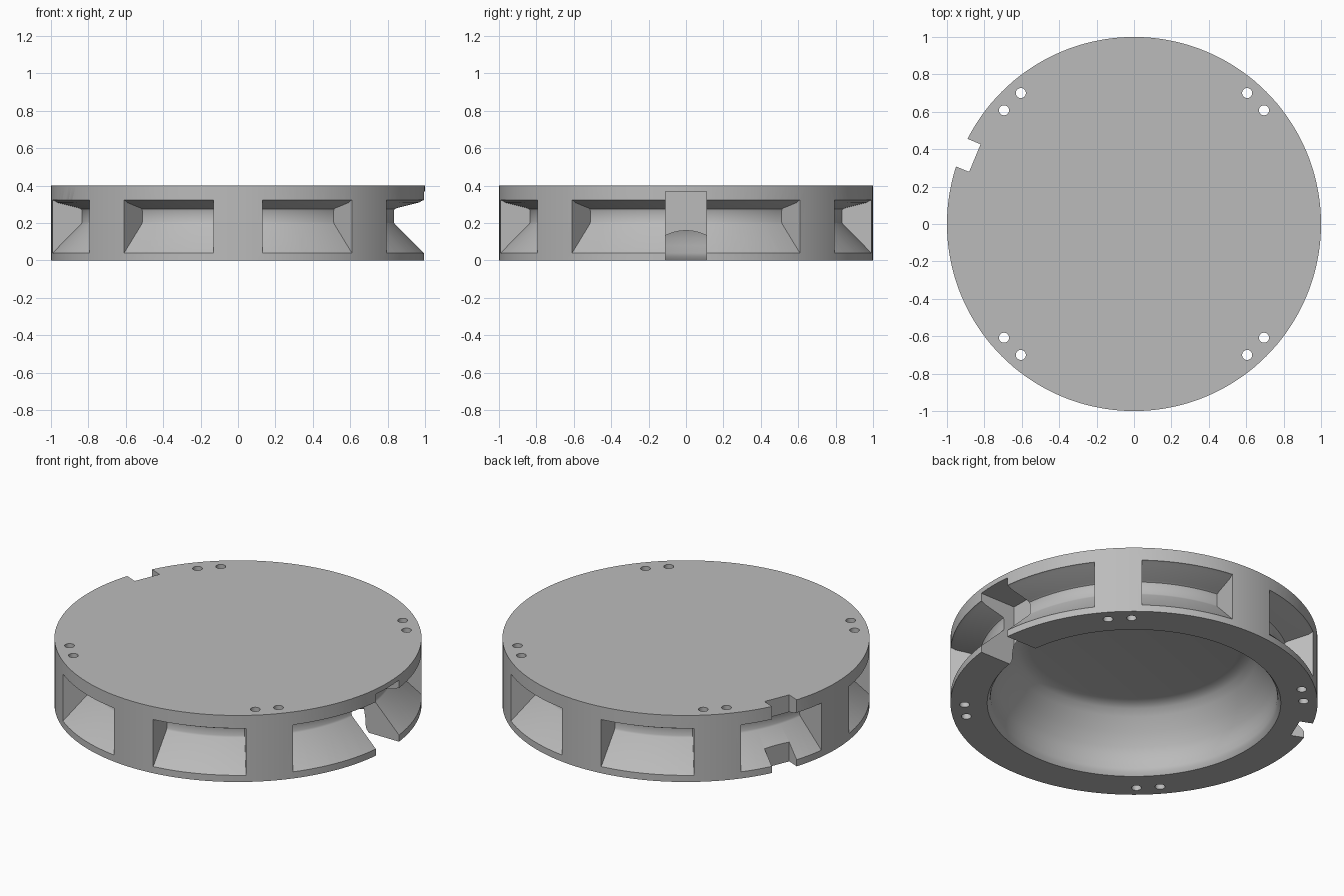
import bpy, bmesh, math
from mathutils import Matrix, Vector

cube = bpy.data.objects.get("Cube")
if cube:
    bpy.data.objects.remove(cube, do_unlink=True)

grey = bpy.data.materials.new("plain_grey")
grey.use_nodes = True
grey.diffuse_color = (0.5, 0.5, 0.5, 1)
grey.node_tree.nodes["Principled BSDF"].inputs["Base Color"].default_value = (0.5, 0.5, 0.5, 1)


def finish(bm, name):
    bmesh.ops.remove_doubles(bm, verts=bm.verts, dist=1e-5)
    bmesh.ops.recalc_face_normals(bm, faces=bm.faces)
    mesh = bpy.data.meshes.new(name)
    bm.to_mesh(mesh)
    bm.free()
    mesh.materials.append(grey)
    obj = bpy.data.objects.new(name, mesh)
    bpy.context.collection.objects.link(obj)
    return obj


def revolve(name, section, start=0, end=360, steps=144):
    """Sweep a closed (radius, z) section about z; partial sweeps get end caps."""
    bm = bmesh.new()
    turn = Matrix.Rotation(math.radians(start), 3, 'Z')
    verts = [bm.verts.new(turn @ Vector((r, 0, z))) for r, z in section]
    full = end - start == 360
    edges = [bm.edges.new((v, verts[(i + 1) % len(verts)])) for i, v in enumerate(verts)]
    result = bmesh.ops.spin(bm, geom=verts + edges, axis=(0, 0, 1), cent=(0, 0, 0),
                            angle=math.radians(end - start), steps=steps)
    if not full:
        bm.faces.new(verts)
        bmesh.ops.contextual_create(
            bm, geom=[e for e in result["geom_last"] if isinstance(e, bmesh.types.BMEdge)])
    return finish(bm, name)


def box(name, low, high, angle=0):
    bm = bmesh.new()
    bmesh.ops.create_cube(bm, size=1)
    for v in bm.verts:
        v.co = [a + (c + 0.5) * (b - a) for a, b, c in zip(low, high, v.co)]
    bmesh.ops.rotate(bm, verts=bm.verts, cent=(0, 0, 0),
                     matrix=Matrix.Rotation(math.radians(angle), 3, 'Z'))
    return finish(bm, name)


def pin(name, x, y, radius):
    bm = bmesh.new()
    bmesh.ops.create_cone(bm, cap_ends=True, segments=24, radius1=radius, radius2=radius,
                          depth=1, matrix=Matrix.Translation((x, y, 0.2)))
    return finish(bm, name)


# Round body, hollowed from below
body = revolve("round_housing", [
    (0, 0.4), (1, 0.4), (1, 0), (0.8, 0), (0.785, 0.02), (0.78, 0.04), (0.778, 0.08),
    (0.772, 0.12), (0.76, 0.16), (0.72, 0.23), (0.67, 0.3), (0.64, 0.335),
    (0.61, 0.353), (0.57, 0.36), (0, 0.36)])

# Rim pockets between the pillars; the one at +x spans a missing pillar
cutters = []
pocket = [(1.03, 0.01), (0.845, 0.195), (0.84, 0.205), (0.84, 0.265),
          (0.844, 0.274), (0.855, 0.28), (0.975, 0.31), (0.99, 0.32), (1.03, 0.33)]
spans = [(a + 7.5, a + 37.5) for a in range(45, 315, 45)] + [(-37.5, 37.5)]
for start, end in spans:
    cutters.append(revolve("pocket_cutter", pocket, start, end, round((end - start) / 2.5)))

# Wide slot under the top plate, and the narrow locating notch
cutters.append(box("slot_cutter", (0.76, -0.11, -0.1), (1.2, 0.11, 0.37)))
cutters.append(box("notch_cutter", (0.921, -0.08, -0.1), (1.2, 0.08, 0.5), 157.5))

# Pairs of screw holes through four pillars
for sx in (-1, 1):
    for sy in (-1, 1):
        for x, y in ((0.605, 0.7), (0.695, 0.608)):
            cutters.append(pin("hole_cutter", sx * x, sy * y, 0.027))

bpy.ops.object.select_all(action='DESELECT')
bpy.context.view_layer.objects.active = body
body.select_set(True)
for cutter in cutters:
    cutter.hide_render = True
    mod = body.modifiers.new("cut", 'BOOLEAN')
    mod.operation = 'DIFFERENCE'
    mod.solver = 'EXACT'
    mod.object = cutter
    bpy.ops.object.modifier_apply(modifier=mod.name)
    bpy.data.objects.remove(cutter, do_unlink=True)
bpy.ops.object.shade_smooth_by_angle(angle=math.radians(32))
